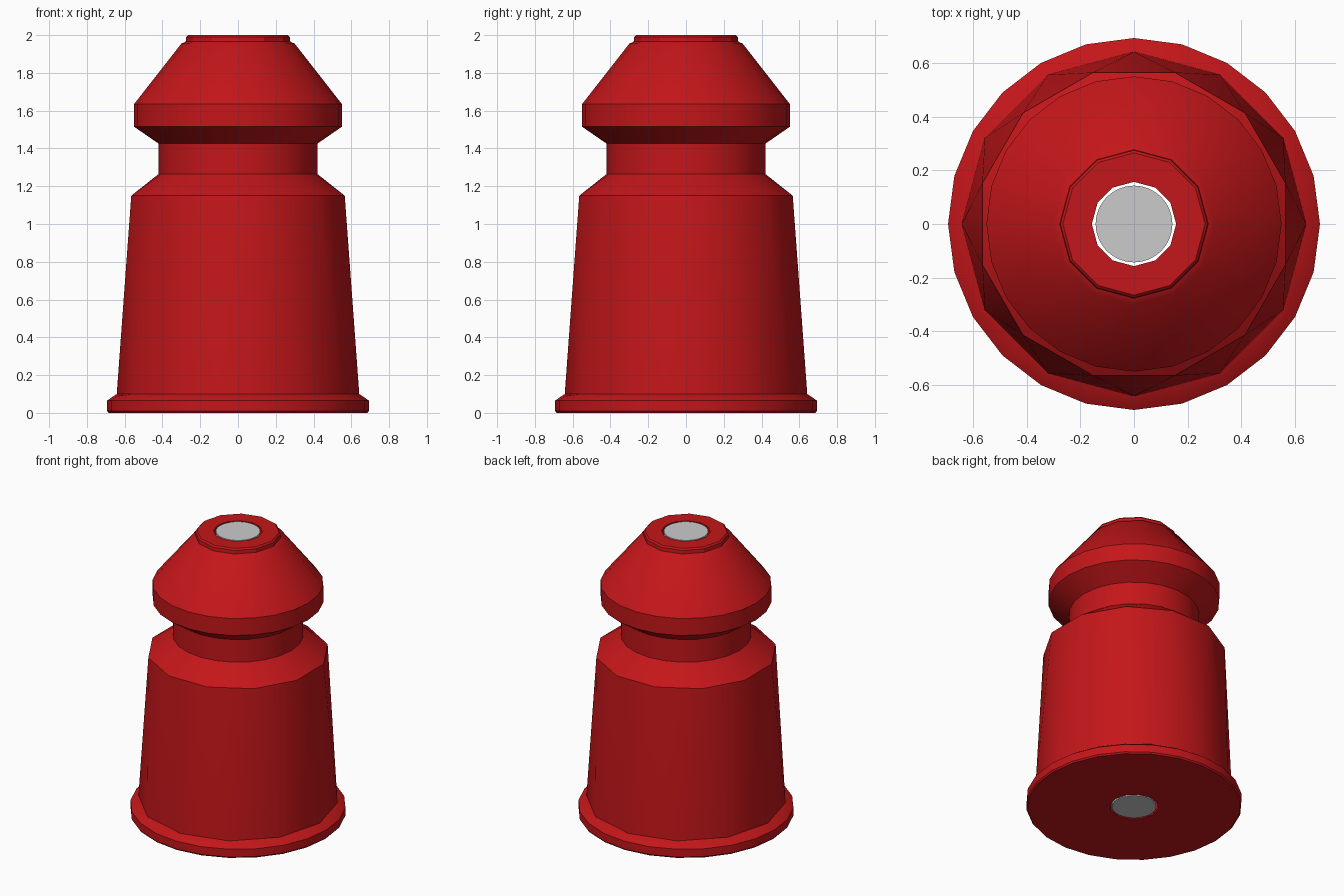
import bpy, bmesh
from math import pi, cos, sin

if "Cube" in bpy.data.objects:
    bpy.data.objects.remove(bpy.data.objects["Cube"])

N = 24
C15 = cos(pi / 12)

def ring(bm, r, z, kind):
    # "R": 24 sides; "A": 12 sides with corners on the axes; "B": 12 sides turned 15 degrees
    verts = []
    for j in range(N):
        corner = kind == "R" or (j % 2 == 0) == (kind == "A")
        q = r if corner else r * C15
        a = 2 * pi * j / N
        verts.append(bm.verts.new((q * cos(a), q * sin(a), z)))
    return verts

def lathe(name, profile):
    bm = bmesh.new()
    rings = [ring(bm, *p) for p in profile]
    for i, low in enumerate(rings):
        i2 = (i + 1) % len(rings)
        up = rings[i2]
        twist = profile[i][2] == "A" and profile[i2][2] == "B"
        for j in range(N):
            k = (j + 1) % N
            a, b, c, d = low[j], low[k], up[k], up[j]
            if not twist:
                bm.faces.new((a, b, c, d))
            elif j % 2 == 0:
                bm.faces.new((a, b, c))
                bm.faces.new((a, c, d))
            else:
                bm.faces.new((a, b, d))
                bm.faces.new((b, c, d))
    bmesh.ops.recalc_face_normals(bm, faces=bm.faces[:])
    me = bpy.data.meshes.new(name)
    bm.to_mesh(me)
    bm.free()
    ob = bpy.data.objects.new(name, me)
    bpy.context.collection.objects.link(ob)
    return ob

def smooth(ob, angle):
    bpy.ops.object.select_all(action="DESELECT")
    ob.select_set(True)
    bpy.context.view_layer.objects.active = ob
    bpy.ops.object.shade_smooth_by_angle(angle=angle)

# Red body: closed outline of radius, height and ring type, with the bore
body = lathe("body", [
    (0.157, 0.0, "A"),
    (0.685, 0.0, "R"), (0.693, 0.01, "R"), (0.693, 0.065, "R"), (0.66, 0.088, "R"),
    (0.642, 0.10, "A"),                      # faceted skirt
    (0.585, 1.15, "B"),
    (0.42, 1.265, "R"), (0.42, 1.425, "R"),  # neck
    (0.55, 1.515, "R"), (0.55, 1.635, "R"),  # head
    (0.30, 1.955, "A"), (0.277, 1.965, "A"),
    (0.275, 1.99, "A"), (0.265, 2.0, "A"),
    (0.157, 2.0, "A"),
])
red = bpy.data.materials.new("red")
red.diffuse_color = (0.55, 0.008, 0.01, 1)
red.use_nodes = True
red.node_tree.nodes["Principled BSDF"].inputs["Base Color"].default_value = red.diffuse_color
body.data.materials.append(red)
smooth(body, 0.5)

# Grey rod running through the bore
bpy.ops.mesh.primitive_cylinder_add(vertices=32, radius=0.143, depth=2.0, location=(0, 0, 1.0))
rod = bpy.context.object
rod.name = "centre_rod"
smooth(rod, 0.5)
